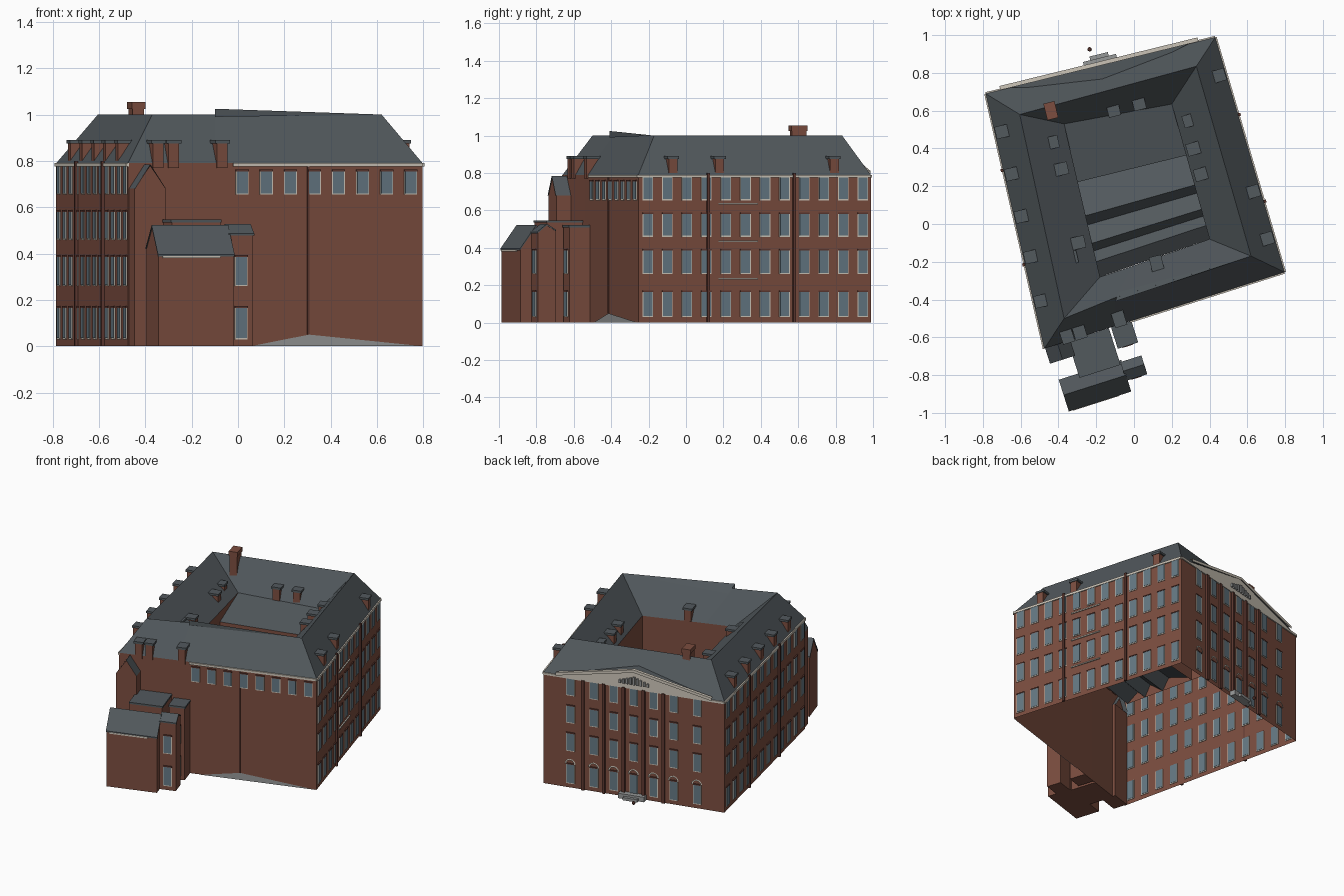
import bpy, bmesh, math
from mathutils import Vector

if "Cube" in bpy.data.objects:
    bpy.data.objects.remove(bpy.data.objects["Cube"])

COLORS = {"brick": (0.2, 0.075, 0.05, 1), "slate": (0.085, 0.1, 0.11, 1),
          "cream": (0.62, 0.57, 0.49, 1), "glass": (0.13, 0.19, 0.23, 1),
          "dark_brick": (0.11, 0.04, 0.03, 1), "stone": (0.3, 0.31, 0.31, 1)}
MATS = {}
for k, c in COLORS.items():
    MATS[k] = bpy.data.materials.new(k)
    MATS[k].diffuse_color = c
parts = {}


def part(name, mat):
    if name not in parts:
        parts[name] = (bmesh.new(), mat)
    return parts[name][0]


def face(bm, pts):
    bm.faces.new([bm.verts.new(p) for p in pts])


class Frame:
    """Wall coordinates: u along the wall, n outward, z up."""
    def __init__(self, a, b):
        self.o = Vector(a)
        d = Vector(b) - self.o
        self.len = d.length
        self.t = d.normalized()
        self.nrm = Vector((-self.t.y, self.t.x))

    def p(self, u, n, z):
        q = self.o + self.t * u + self.nrm * n
        return Vector((q.x, q.y, z))

    def local(self, x, y):
        r = Vector((x, y)) - self.o
        return r.dot(self.t), r.dot(self.nrm)

    def prism(self, bm, u0, u1, prof):
        a = [bm.verts.new(self.p(u0, n, z)) for n, z in prof]
        b = [bm.verts.new(self.p(u1, n, z)) for n, z in prof]
        bm.faces.new(a)
        bm.faces.new(b[::-1])
        for i in range(len(a)):
            j = (i + 1) % len(a)
            bm.faces.new((a[j], a[i], b[i], b[j]))

    def box(self, bm, u0, u1, n0, n1, z0, z1):
        self.prism(bm, u0, u1, [(n0, z0), (n1, z0), (n1, z1), (n0, z1)])


# Plan: back-left, back-right, front-right, front step, front-left
outer = [(-0.785, 0.69), (0.43, 0.988), (0.797, -0.255), (-0.1, -0.54), (-0.475, -0.66)]
ridge = [(-0.605, 0.58, 1), (0.33, 0.835, 1), (0.62, -0.17, 1), (-0.1, -0.39, 1), (-0.37, -0.50, 1)]
inner = [(-0.37, 0.53), (0.20, 0.635), (0.40, -0.08), (0.0, -0.22), (-0.18, -0.28)]


def at(pts, z):
    return [(x, y, z) for x, y in pts]


def ring(bm, lo, hi):
    for i in range(len(lo)):
        j = (i + 1) % len(lo)
        face(bm, [lo[i], lo[j], hi[j], hi[i]])


ring(part("outer_walls", "brick"), at(outer, 0), at(outer, 0.79))
ring(part("main_roof", "slate"), at(outer, 0.79), ridge)
ring(part("main_roof", "slate"), ridge, at(inner, 0.79))
ring(part("courtyard_walls", "brick"), at(inner, 0.79), at(inner, 0.48))
# Raised strip along the front ridge
face(part("raised_ridge", "slate"), [(-.1, -.41, .99), (-.1, -.41, 1.025), (.62, -.17, 1)])
face(part("raised_ridge", "slate"), [(-.1, -.41, 1.025), (-.08, -.36, .97), (.62, -.17, 1)])

# Shallow roof and brick wall on the courtyard side of the rear wing
bl, br, fr, fl = [Vector(p) for p in (inner[0], inner[1], inner[2], inner[4])]


def court(s, t, z):
    q = bl.lerp(fl, t).lerp(br.lerp(fr, t), s)
    return (q.x, q.y, z)


face(part("rear_inner_roof", "slate"), [court(0, 0, .79), court(1, 0, .79), court(1, .38, .72), court(0, .38, .72)])
face(part("courtyard_walls", "brick"), [court(0, .38, .72), court(1, .38, .72), court(1, .38, .48), court(0, .38, .48)])

# Low folded roofs inside the courtyard
folds = [(.38, .5), (.6, .56), (.66, .48), (.78, .56), (.83, .48), (.9, .54), (1, .48)]
for (t0, z0), (t1, z1) in zip(folds, folds[1:]):
    face(part("courtyard_roofs", "slate"), [court(0, t0, z0), court(1, t0, z0), court(1, t1, z1), court(0, t1, z1)])

back = Frame(outer[0], outer[1])
right = Frame(outer[1], outer[2])
front = Frame(outer[2], outer[4])
left = Frame(outer[4], outer[0])


def window(f, u, z0, z1, w=0.05, n=0):
    f.box(part("window_frames", "cream"), u - w/2 - .004, u + w/2 + .004, n - .004, n + .004, z0 - .006, z1)
    f.box(part("window_glass", "glass"), u - w/2, u + w/2, n - .006, n + .006, z0, z1)
    f.box(part("window_lintels", "dark_brick"), u - w/2 - .004, u + w/2 + .004, n, n + .007, z1, z1 + .008)


ROWS = [(.035, .165), (.265, .385), (.465, .58), (.66, .775)]
# Side windows: regular bays in four storeys
for f in (right, left):
    for i in range(12):
        for z0, z1 in ROWS:
            window(f, f.len * (i + .42) / 11.9, z0, z1)
    for s in (.33, .70):
        f.box(part("downpipes", "dark_brick"), f.len*s - .008, f.len*s + .008, 0, .014, 0, .8)
for z in (.235, .435, .635):
    right.box(part("sill_bands", "cream"), .63, .85, 0, .008, z - .004, z + .004)

# Front: top storey windows only, and the sloping ground strip
for i in range(8):
    window(front, .055 + i * .109, .66, .755)
face(part("ground_strip", "stone"), [front.p(.0, .003, 0), front.p(.78, .003, 0), front.p(.515, .003, .05)])
front.box(part("downpipes", "dark_brick"), .515, .523, 0, .005, .05, .78)

# Back: bays with arched ground floor, pilasters
for s in (.15, .28, .39, .5, .61, .72, .85):
    u = s * back.len
    for z0, z1 in ROWS:
        window(back, u, z0, z1)
    for k in range(6):
        a0, a1 = math.pi * k / 6, math.pi * (k + 1) / 6
        face(part("ground_arches", "cream"), [back.p(u + r * math.cos(a), .009, .17 + r * math.sin(a))
             for r, a in ((.028, a0), (.038, a0), (.038, a1), (.028, a1))])
for s in (.335, .445, .555, .665, .78):
    back.box(part("pilasters", "dark_brick"), s*back.len - .01, s*back.len + .01, 0, .014, 0, .78)

# Cornices
for f, end in ((back, back.len), (right, right.len), (left, left.len), (front, .86)):
    f.box(part("cornices", "cream"), 0, end, -.004, .008, .775, .79)

# Rear pediment with its roof, raking mouldings and relief
mid, half, pk = .62, .54, .91
face(part("pediment_face", "cream"), [back.p(mid - half, .008, .79), back.p(mid + half, .008, .79), back.p(mid, .008, pk)])
for s in (-1, 1):
    e = mid + s * half
    face(part("pediment_roof", "slate"), [back.p(e, .012, .795), back.p(mid, .012, pk), back.p(mid, -.11, pk)])
    bm = part("pediment_mouldings", "cream")
    face(bm, [back.p(u, .022, z) for u, z in ((e, .79), (mid, pk - .01), (mid, pk + .01), (e, .81))])
    face(bm, [back.p(e, 0, .81), back.p(e, .022, .81), back.p(mid, .022, pk + .01), back.p(mid, 0, pk + .01)])
for k in range(-4, 5):
    h = .05 - abs(k) * .008
    back.box(part("pediment_relief", "stone"), mid + k*.024 - .007, mid + k*.024 + .007, .008, .02, .81, .815 + h)

# Rear entrance step and bollard
back.box(part("entrance_porch", "stone"), .54, .72, 0, .04, 0, .035)
back.box(part("entrance_porch", "stone"), .58, .68, .04, .06, 0, .02)
bm = part("bollard", "dark_brick")
bmesh.ops.create_uvsphere(bm, u_segments=8, v_segments=6, radius=.012)
bmesh.ops.translate(bm, verts=bm.verts, vec=(-.235, .925, .012))


# Dormers: brick sides flaring upward under a slate lid
def dormer(f, u, n, z0=.79, z1=.875, w=.06, d=.075):
    f.box(part("dormer_walls", "brick"), u - w*.4, u + w*.4, n - d/2, n + d/2, z0, z1)
    f.prism(part("dormer_lids", "slate"), u - w*.55, u + w*.55,
            [(n - d*.55, z1 + .015), (n - d*.55, z1), (n + d*.55, z1), (n + d*.55, z1 + .015)])


for u in (.2, .84, 1.1):
    dormer(right, u, -.045)
for u in (.25, .49, .71, .94, 1.17):
    dormer(left, u, -.045)
for u in (.91, 1.13, 1.2):
    dormer(front, u, -.03, .77)
# Dormers facing the courtyard
for f, spots in ((right, ((.30, .55), (.32, .4), (.36, .265))),
                 (left, ((-.44, .43), (-.39, .29), (-.30, -.1), (-.34, -.18))),
                 (back, ((-.11, .61), (.025, .645), (.12, -.21)))):
    for x, y in spots:
        dormer(f, *f.local(x, y), .79, .87)

# Chimney
cu, cn = back.local(-.44, .6)
back.box(part("chimney", "brick"), cu - .025, cu + .025, cn - .04, cn + .04, .8, 1.025)
back.box(part("chimney", "brick"), cu - .03, cu + .03, cn - .045, cn + .045, 1.025, 1.055)


# Front annexe: gabled block, side block, link and small flat block
def flat_block(u0, u1, n0, n1, z):
    front.box(part("annexe_walls", "brick"), u0, u1, n0, n1, 0, z)
    front.box(part("annexe_roofs", "slate"), u0 - .004, u1 + .004, n0, n1 + .004, z, z + .012)


def gable(u0, u1, n0, n1, nr, e0, e1, zr):
    front.prism(part("annexe_walls", "brick"), u0, u1, [(n0, 0), (n1, 0), (n1, e1), (nr, zr), (n0, e0)])
    front.prism(part("annexe_roofs", "slate"), u0 - .004, u1 + .004,
                [(n0, e0), (nr, zr), (n1 + .004, e1 - .003), (n1 + .004, e1 + .006), (nr, zr + .008), (n0, e0 + .008)])


gable(.969, 1.308, .18, .352, .265, .42, .39, .515)
front.box(part("annexe_cornice", "cream"), 1.03, 1.29, .35, .359, .38, .39)
gable(.86, .969, .19, .29, .24, .49, .48, .52)
flat_block(.98, 1.2, 0, .2, .535)
flat_block(.855, .96, 0, .115, .51)
for z0, z1 in ROWS[:2]:
    window(front, .915, z0, z1, n=.29)
    window(front, .91, z0, z1, n=.115)

# Tall corner bay with a small gable
um, u0, u1 = 1.26, 1.19, 1.33
front.box(part("corner_bay", "brick"), u0, u1, -.02, .08, 0, .68)
face(part("corner_bay", "brick"), [front.p(u0, .08, .68), front.p(u1, .08, .68), front.p(um, .08, .78)])
for u in (u0, u1):
    face(part("corner_bay_roof", "slate"), [front.p(u, .085, .68), front.p(um, .085, .785),
                                            front.p(um, -.03, .785), front.p(u, -.03, .68)])

# Turn every part into an object
for name, (bm, mat) in parts.items():
    bmesh.ops.remove_doubles(bm, verts=bm.verts, dist=1e-5)
    bmesh.ops.recalc_face_normals(bm, faces=bm.faces)
    me = bpy.data.meshes.new(name)
    bm.to_mesh(me)
    bm.free()
    me.materials.append(MATS[mat])
    bpy.context.collection.objects.link(bpy.data.objects.new(name, me))

for m in bpy.data.materials:
    if m.users and not m.is_grease_pencil:
        m.use_nodes = True
        m.node_tree.nodes["Principled BSDF"].inputs["Base Color"].default_value = m.diffuse_color
